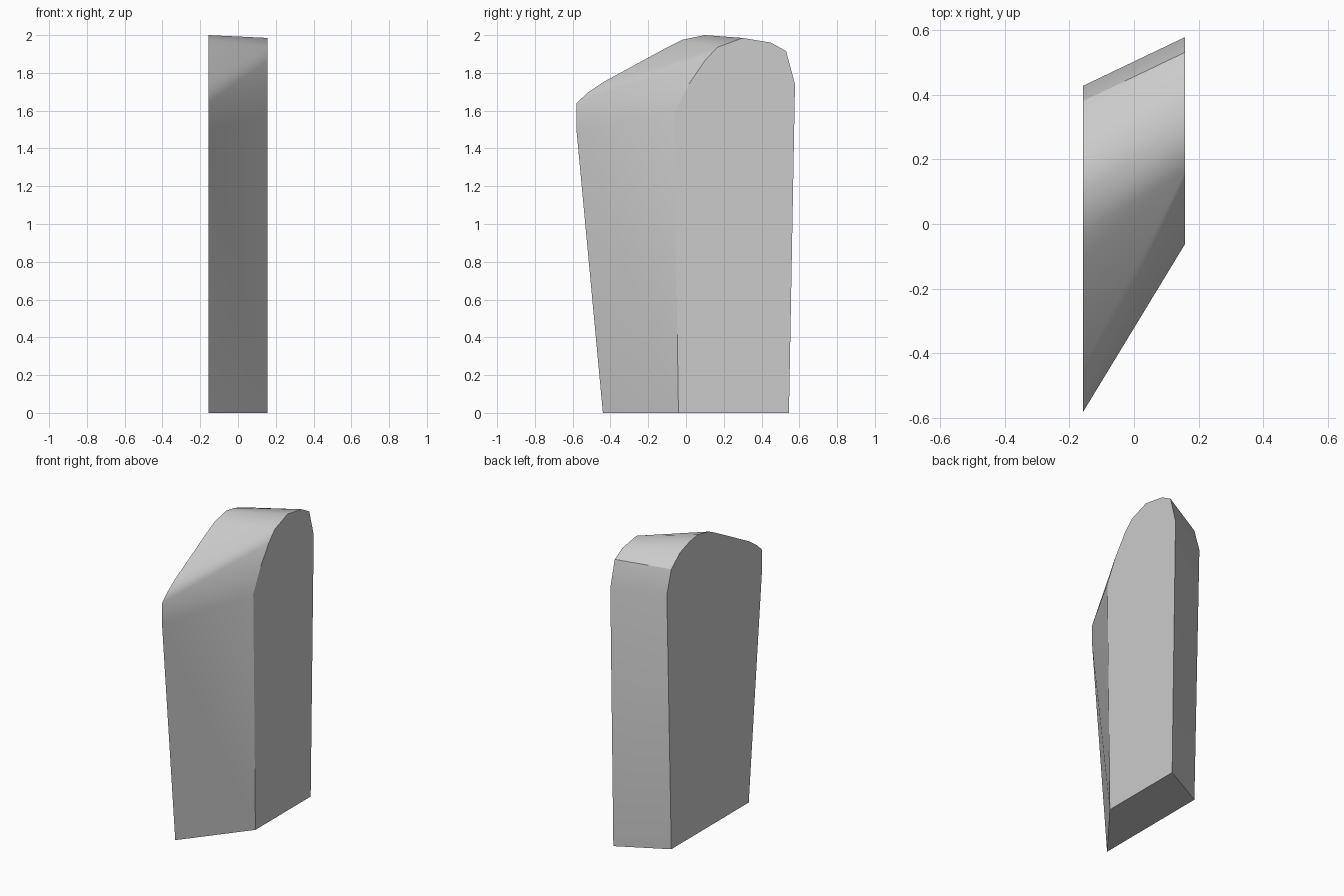
import bpy
import bmesh
import math

cube = bpy.data.objects.get("Cube")
if cube:
    bpy.data.objects.remove(cube, do_unlink=True)

HALF_WIDTH = 0.157

# Side outlines as (y, z), from the lower front over the top to the lower back
wide_side = [(-0.44, 0), (-0.58, 1.5), (-0.58, 1.64), (-0.52, 1.695),
             (-0.44, 1.75), (-0.1, 1.935), (-0.02, 1.975), (0.1, 2.0),
             (0.19, 1.985), (0.29, 1.95), (0.38, 1.875), (0.427, 1.72),
             (0.38, 0)]
narrow_side = [(-0.04, 0), (-0.063, 1.585), (0.015, 1.74), (0.1, 1.865),
               (0.165, 1.935), (0.3, 1.985), (0.45, 1.96), (0.53, 1.915),
               (0.577, 1.74), (0.545, 0)]

# Slanted slab skinned tightly around the two outlines
bm = bmesh.new()
for x, outline in ((-HALF_WIDTH, wide_side), (HALF_WIDTH, narrow_side)):
    for y, z in outline:
        bm.verts.new((x, y, z))
bmesh.ops.convex_hull(bm, input=bm.verts[:])
bmesh.ops.dissolve_limit(bm, angle_limit=math.radians(0.2),
                         verts=bm.verts[:], edges=bm.edges[:])
bmesh.ops.recalc_face_normals(bm, faces=bm.faces[:])
mesh = bpy.data.meshes.new("slanted_slab")
bm.to_mesh(mesh)
bm.free()
slab = bpy.data.objects.new("slanted_slab", mesh)
bpy.context.collection.objects.link(slab)

# Plain grey surface
grey = bpy.data.materials.new("plain_grey")
grey.use_nodes = True
colour = (0.6, 0.6, 0.6, 1)
grey.diffuse_color = colour
grey.node_tree.nodes["Principled BSDF"].inputs["Base Color"].default_value = colour
mesh.materials.append(grey)

# Smooth rounded top, crisp side edges
bpy.ops.object.select_all(action="DESELECT")
slab.select_set(True)
bpy.context.view_layer.objects.active = slab
bpy.ops.object.shade_smooth_by_angle(angle=math.radians(30))
